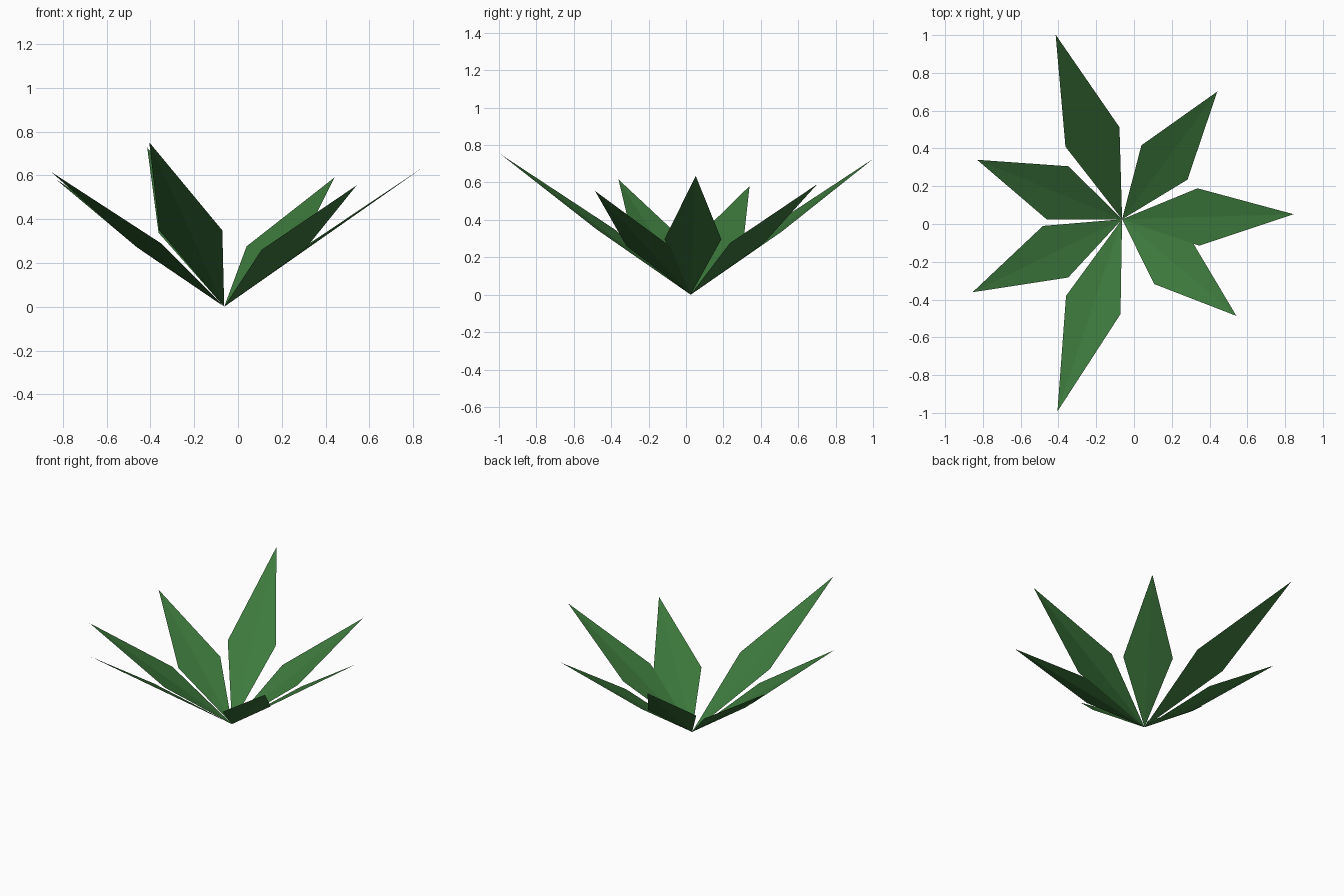
import bpy
import bmesh
from math import radians
from mathutils import Matrix, Vector

cube = bpy.data.objects.get("Cube")
if cube:
    bpy.data.objects.remove(cube, do_unlink=True)

# Single leaf colour
green = bpy.data.materials.new("leaf_green")
green.use_nodes = True
colour = (0.046, 0.19, 0.046, 1)
green.diffuse_color = colour
green.node_tree.nodes["Principled BSDF"].inputs["Base Color"].default_value = colour

ROOT = Vector((-0.063, 0.025, 0))
PITCH = radians(35)
HALF_WIDTH = 0.152
WIDEST = 0.452   # position of the shoulders along the leaf
FOLD = 0.011     # lift of the shoulders above the midrib


def add_leaf(name, heading, length):
    """Pointed leaf, creased along its midrib, leaning out from the root."""
    bm = bmesh.new()
    base = bm.verts.new((0, 0, 0))
    tip = bm.verts.new((length, 0, 0))
    left, right = [bm.verts.new((length * WIDEST, side * HALF_WIDTH, FOLD))
                   for side in (1, -1)]
    bm.faces.new((base, tip, left))
    bm.faces.new((base, right, tip))
    turn = Matrix.Rotation(radians(heading), 4, "Z") @ Matrix.Rotation(-PITCH, 4, "Y")
    bm.transform(Matrix.Translation(ROOT) @ turn)
    mesh = bpy.data.meshes.new(name)
    bm.to_mesh(mesh)
    bm.free()
    mesh.materials.append(green)
    leaf = bpy.data.objects.new(name, mesh)
    bpy.context.collection.objects.link(leaf)


# Rosette of leaves: name, heading in degrees, length
for name, heading, length in (
    ("leaf_left", 1.7, 1.108),
    ("leaf_back_left", 53.3, 1.03),
    ("leaf_back", 109.8, 1.268),
    ("leaf_back_right", 157.7, 1.013),
    ("leaf_front_right", 206, 1.075),
    ("leaf_front", 251.4, 1.31),
    ("leaf_front_left", 319.8, 0.967),
):
    add_leaf(name, heading, length)
